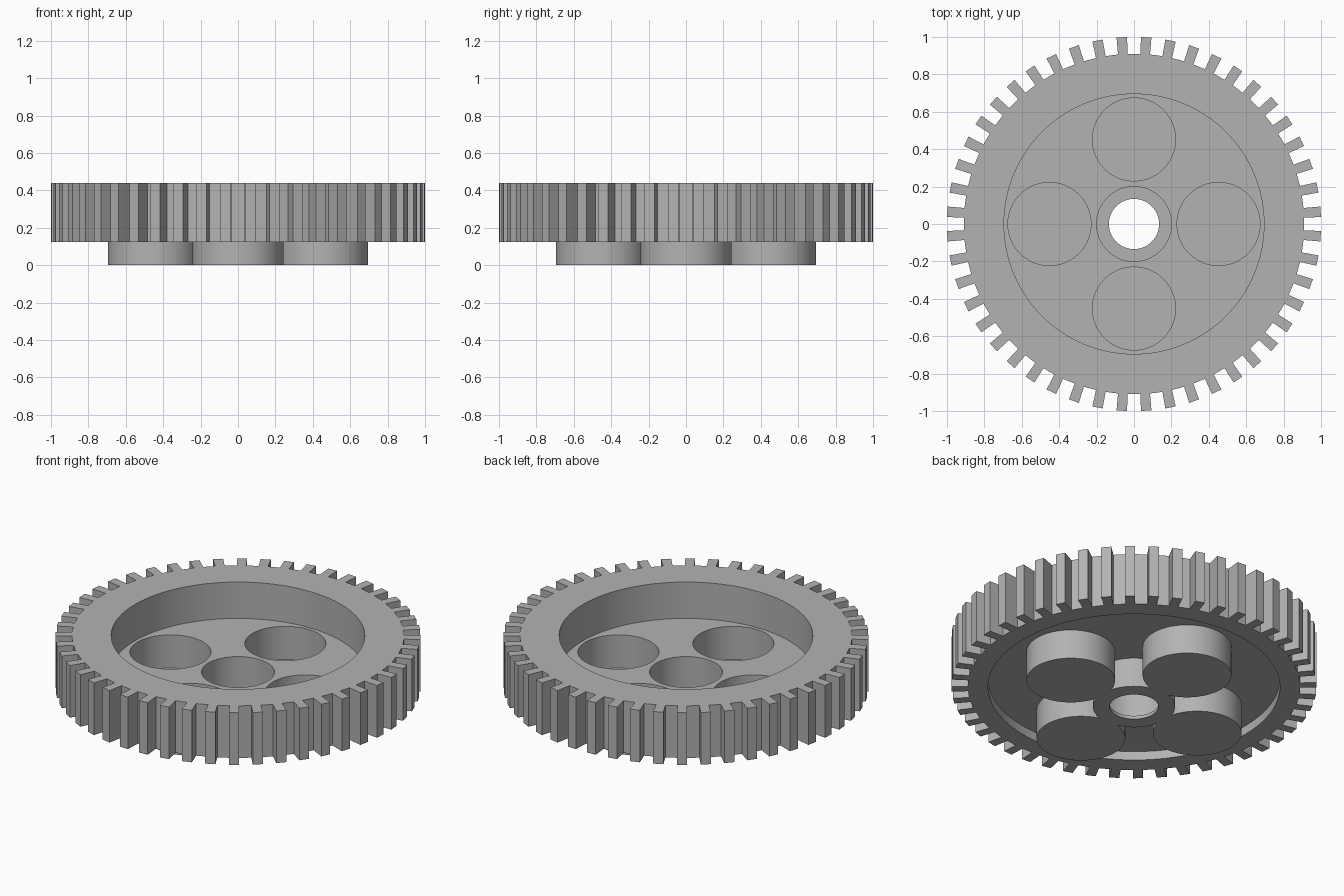
import bpy
import bmesh
from math import cos, sin, pi, radians

if "Cube" in bpy.data.objects:
    bpy.data.objects.remove(bpy.data.objects["Cube"], do_unlink=True)

TEETH = 48
TOP, RIM_BOTTOM = 0.44, 0.125          # toothed rim
PLATE_TOP, PLATE_BOTTOM = 0.22, 0.178  # thin web inside the rim
FLOOR = 0.02                           # floor thickness of cups and hub
CUP_OFFSET = 0.452

grey = bpy.data.materials.new("grey_plastic")
grey.use_nodes = True
grey.diffuse_color = (0.45, 0.45, 0.45, 1)
grey.node_tree.nodes["Principled BSDF"].inputs["Base Color"].default_value = (0.45, 0.45, 0.45, 1)


def prism(name, outline, z0, z1):
    """Extrude a closed outline from z0 to z1."""
    bm = bmesh.new()
    base = bm.faces.new([bm.verts.new((x, y, z0)) for x, y in outline])
    top = bmesh.ops.extrude_face_region(bm, geom=[base])["geom"]
    for v in top:
        if isinstance(v, bmesh.types.BMVert):
            v.co.z = z1
    bmesh.ops.recalc_face_normals(bm, faces=bm.faces)
    mesh = bpy.data.meshes.new(name)
    bm.to_mesh(mesh)
    bm.free()
    mesh.materials.append(grey)
    obj = bpy.data.objects.new(name, mesh)
    bpy.context.collection.objects.link(obj)
    return obj


def cylinder(name, radius, z0, z1, x=0, y=0, sides=96):
    ring = [2 * pi * i / sides for i in range(sides)]
    return prism(name, [(x + radius * cos(a), y + radius * sin(a)) for a in ring], z0, z1)


def combine(target, tool, operation):
    """Apply a boolean and discard the tool."""
    tool.hide_render = True
    mod = target.modifiers.new("boolean", "BOOLEAN")
    mod.operation, mod.object, mod.solver = operation, tool, "EXACT"
    bpy.context.view_layer.objects.active = target
    bpy.ops.object.modifier_apply(modifier=mod.name)
    bpy.data.objects.remove(tool, do_unlink=True)


# Toothed outline: straight teeth with flat valleys between
outline = []
for i in range(TEETH):
    a = 2 * pi * (i + 0.5) / TEETH
    for r, w in ((0.91, -0.026), (1.0, -0.028), (1.0, 0.028), (0.91, 0.026)):
        outline.append((r * cos(a) - w * sin(a), r * sin(a) + w * cos(a)))
gear = prism("gear_wheel", outline, RIM_BOTTOM, TOP)

# Deep pocket above and shallow recess below leave a thin web
combine(gear, cylinder("pocket_cutter", 0.695, PLATE_TOP, TOP + 0.1), "DIFFERENCE")
combine(gear, cylinder("recess_cutter", 0.80, 0, PLATE_BOTTOM), "DIFFERENCE")

# Central hub and four round cups hanging below the web
centres = [(CUP_OFFSET * cos(k * pi / 2), CUP_OFFSET * sin(k * pi / 2)) for k in range(4)]
web_middle = (PLATE_TOP + PLATE_BOTTOM) / 2
combine(gear, cylinder("hub", 0.225, 0, web_middle), "UNION")
for x, y in centres:
    combine(gear, cylinder("cup", 0.243, 0, web_middle, x, y), "UNION")

# Hollow the cups and hub from above, then bore the axle hole
for x, y in centres:
    combine(gear, cylinder("cup_cutter", 0.222, FLOOR, TOP, x, y), "DIFFERENCE")
combine(gear, cylinder("hub_cutter", 0.20, FLOOR, TOP), "DIFFERENCE")
combine(gear, cylinder("bore_cutter", 0.134, -0.1, TOP), "DIFFERENCE")

# Smooth round walls, crisp teeth and rims
bpy.ops.object.select_all(action="DESELECT")
gear.select_set(True)
bpy.context.view_layer.objects.active = gear
bpy.ops.object.shade_smooth_by_angle(angle=radians(20))
